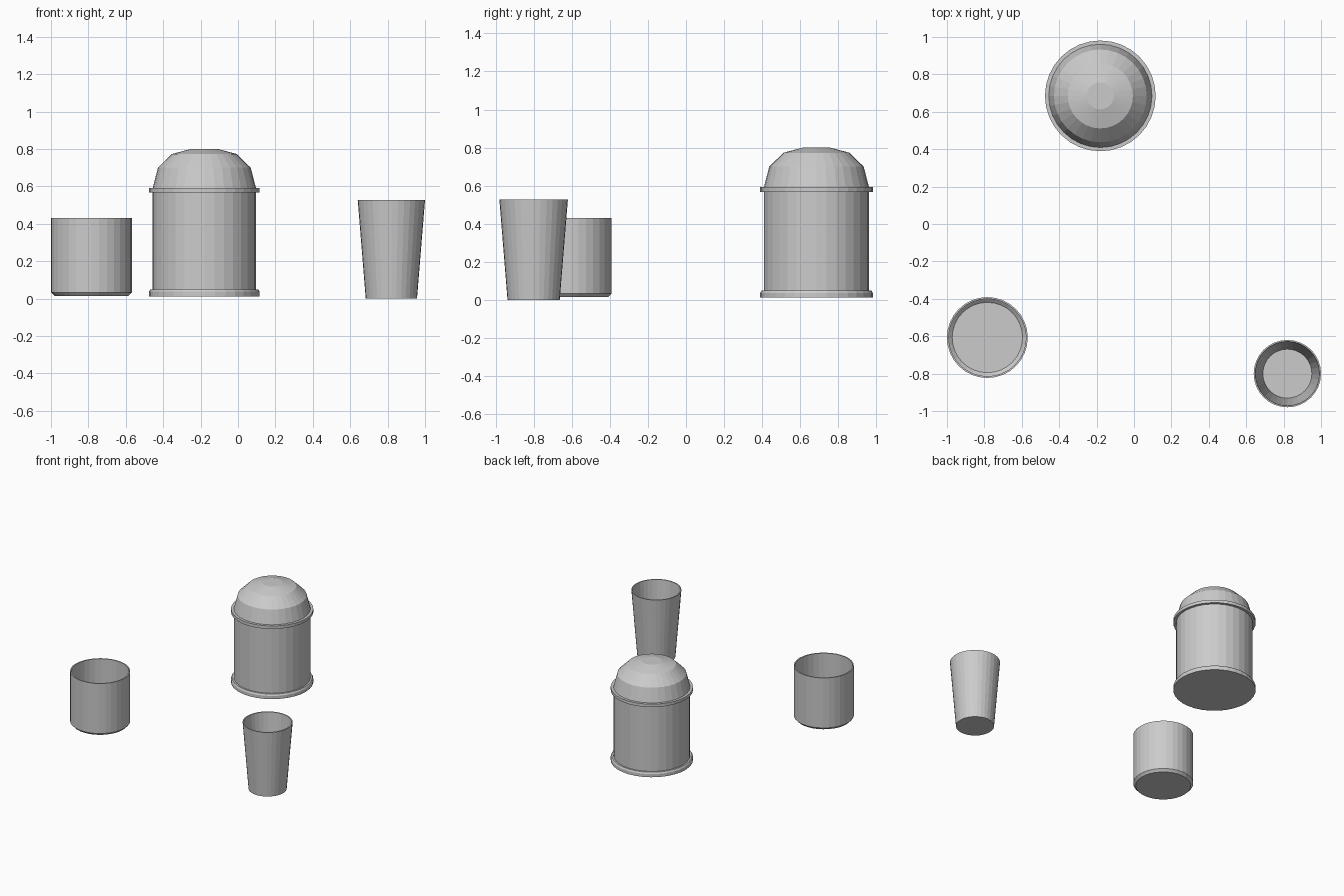
import bpy, math

if "Cube" in bpy.data.objects:
    bpy.data.objects.remove(bpy.data.objects["Cube"])


def lathe(name, profile, x, y, sides=32):
    """Revolve (radius, z) points around z; the ends are capped with flat discs."""
    verts, faces = [], []
    for r, z in profile:
        for i in range(sides):
            a = 2 * math.pi * i / sides
            verts.append((r * math.cos(a), r * math.sin(a), z))
    for k in range(len(profile) - 1):
        for i in range(sides):
            j = (i + 1) % sides
            a, b = k * sides, (k + 1) * sides
            faces.append((a + i, a + j, b + j, b + i))
    last = (len(profile) - 1) * sides
    faces.append(tuple(reversed(range(sides))))
    faces.append(tuple(range(last, last + sides)))
    mesh = bpy.data.meshes.new(name)
    mesh.from_pydata(verts, [], faces)
    obj = bpy.data.objects.new(name, mesh)
    obj.location = (x, y, 0)
    bpy.context.collection.objects.link(obj)
    return obj


# Large jar: flared foot and straight body
JAR = (-0.18, 0.685)
lathe("jar_body", [(0.296, 0.012), (0.296, 0.037), (0.289, 0.049),
                   (0.276, 0.049), (0.276, 0.568)], *JAR)

# Domed lid with a projecting rim
lathe("jar_lid", [(0.276, 0.568), (0.296, 0.568), (0.296, 0.592),
                  (0.276, 0.592), (0.248, 0.70), (0.174, 0.773),
                  (0.072, 0.80)], *JAR)

# Open straight cup with a chamfered foot
lathe("short_cup", [(0.198, 0.015), (0.216, 0.034), (0.216, 0.43),
                    (0.207, 0.43), (0.207, 0.043), (0.188, 0.026)],
      -0.784, -0.607)

# Open tapered tumbler
lathe("tumbler", [(0.137, 0.0), (0.18, 0.528), (0.172, 0.528),
                  (0.131, 0.012)], 0.82, -0.80)
